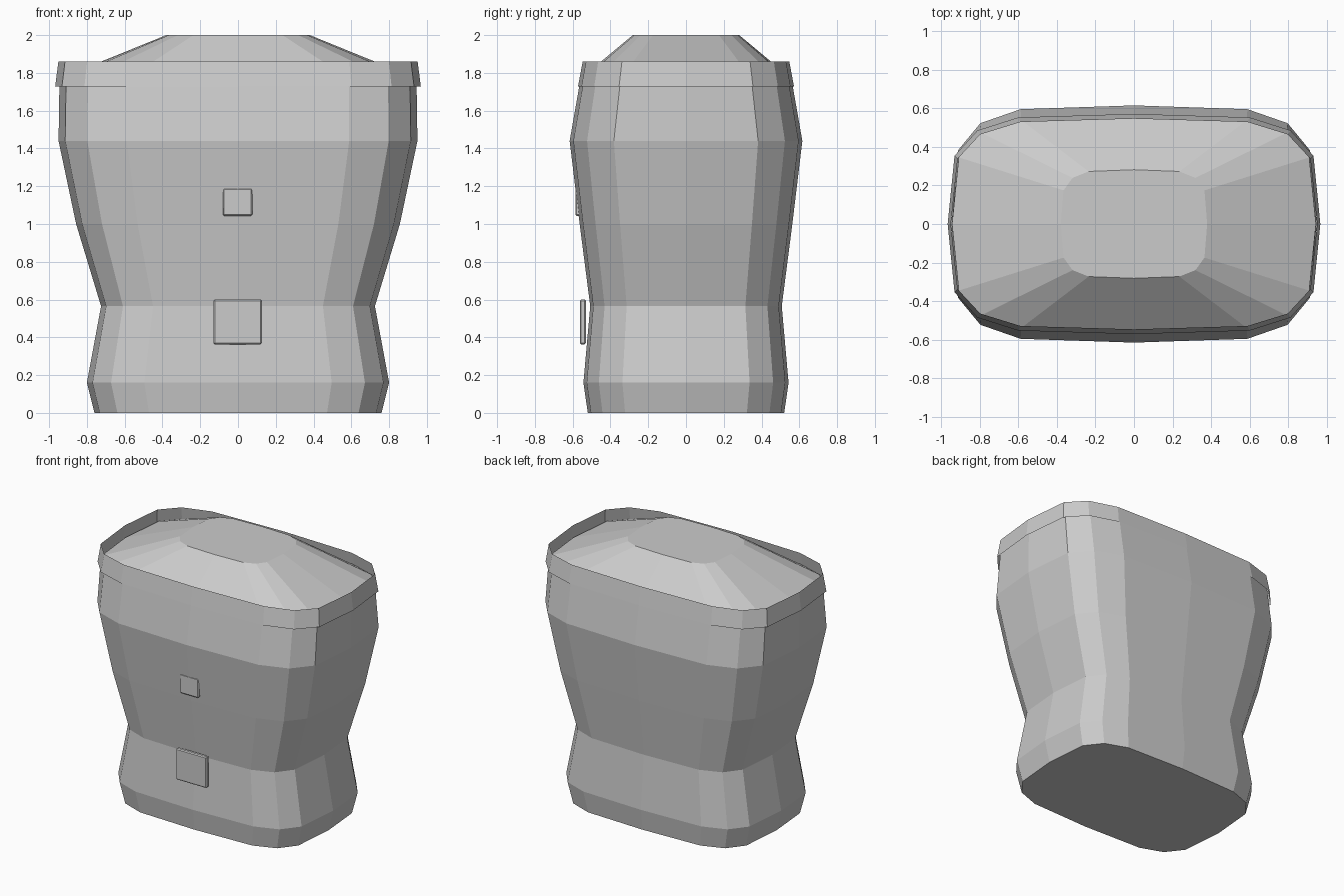
import bpy, bmesh

if "Cube" in bpy.data.objects:
    bpy.data.objects.remove(bpy.data.objects["Cube"])

# Quarter of the 16-sided rounded-rectangle section, as fractions of half width/depth
QUARTER = [(1, 0), (0.963, 0.62), (0.84, 0.85), (0.62, 0.968), (0, 1)]


def section():
    q = QUARTER
    half = q + [(-x, y) for x, y in reversed(q[:-1])]
    return half + [(x, -y) for x, y in reversed(half[1:-1])]


def loft(name, levels, capped):
    """Skin the section through (z, half width, half depth) levels."""
    bm = bmesh.new()
    rings = [[bm.verts.new((x * w, y * d, z)) for x, y in section()]
             for z, w, d in levels]
    n = len(rings[0])
    for a, b in zip(rings, rings[1:]):
        for i in range(n):
            j = (i + 1) % n
            bm.faces.new((a[i], a[j], b[j], b[i]))
    if capped:
        bm.faces.new(rings[0][::-1])
        bm.faces.new(rings[-1])
    return finish(name, bm)


def finish(name, bm):
    me = bpy.data.meshes.new(name)
    bm.to_mesh(me)
    bm.free()
    ob = bpy.data.objects.new(name, me)
    bpy.context.collection.objects.link(ob)
    return ob


def plate(name, lo, hi):
    bm = bmesh.new()
    bmesh.ops.create_cube(bm, size=1)
    for v in bm.verts:
        v.co = [(a + b) / 2 + c * (b - a) for a, b, c in zip(lo, hi, v.co)]
    ob = finish(name, bm)
    bev = ob.modifiers.new("edge", 'BEVEL')
    bev.width = 0.007
    bev.segments = 1
    return ob


# Torso with sloped shoulders
loft("torso", [(0, 0.76, 0.52), (0.16, 0.80, 0.543), (0.565, 0.725, 0.507),
               (1.0, 0.857, 0.563), (1.44, 0.95, 0.616), (1.77, 0.945, 0.558),
               (2.0, 0.38, 0.282)], True)

# Raised open rim around the shoulders
loft("collar_rim", [(1.727, 0.968, 0.572), (1.86, 0.951, 0.547)], False)

# Front plates
plate("belt_plate", (-0.13, -0.562, 0.363), (0.127, -0.53, 0.60))
plate("chest_plate", (-0.08, -0.586, 1.043), (0.076, -0.555, 1.19))
